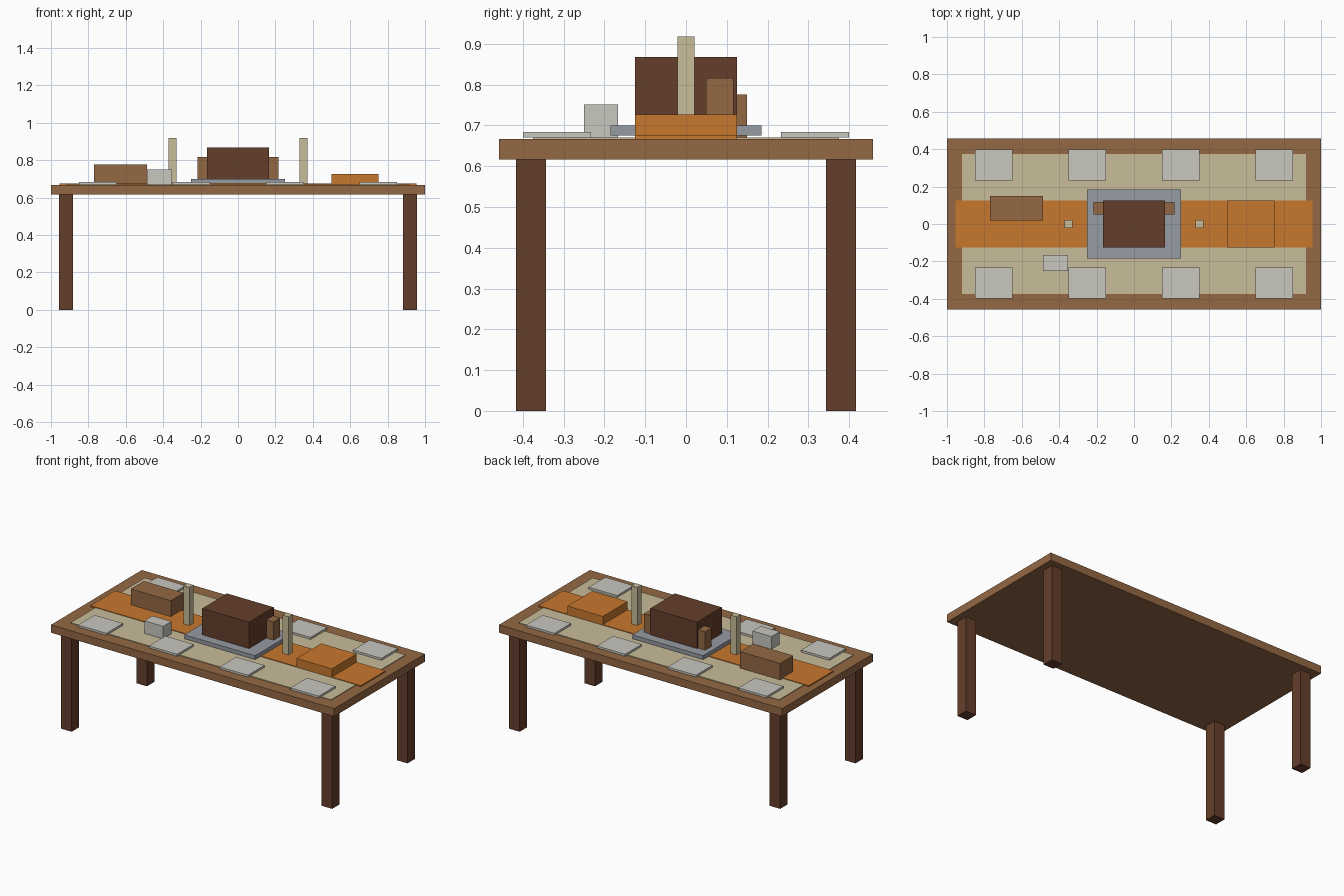
import bpy
import bmesh

old = bpy.data.objects.get("Cube")
if old:
    bpy.data.objects.remove(old, do_unlink=True)


def material(name, rgb):
    """Flat material from 8-bit display colour, stored as linear values."""
    linear = [((c / 255 + 0.055) / 1.055) ** 2.4 for c in rgb]
    mat = bpy.data.materials.new(name)
    mat.use_nodes = True
    mat.diffuse_color = (*linear, 1)
    mat.node_tree.nodes["Principled BSDF"].inputs["Base Color"].default_value = (*linear, 1)
    return mat


oak = material("oak brown", (148, 104, 68))
walnut = material("dark brown", (101, 62, 43))
orange = material("orange", (200, 120, 45))
cream = material("cream", (201, 188, 153))
china = material("china white", (200, 199, 191))
pewter = material("pewter grey", (150, 155, 163))


def box(name, x, y, z, mat):
    """Box from its (low, high) extents on each axis."""
    bm = bmesh.new()
    bmesh.ops.create_cube(bm, size=1)
    for v in bm.verts:
        v.co = [lo + (c + 0.5) * (hi - lo) for c, (lo, hi) in zip(v.co, (x, y, z))]
    mesh = bpy.data.meshes.new(name)
    bm.to_mesh(mesh)
    bm.free()
    mesh.materials.append(mat)
    obj = bpy.data.objects.new(name, mesh)
    bpy.context.collection.objects.link(obj)
    return obj


def span(centre, size):
    return (centre - size / 2, centre + size / 2)


TOP = 0.667      # table surface
CLOTH = 0.671    # cloth surface
RUNNER = 0.675   # runner surface

# Table
box("table_top", span(0, 2), span(0, 0.916), (0.617, TOP), oak)
for sx, side in ((-1, "right"), (1, "left")):
    for sy, end in ((-1, "front"), (1, "back")):
        box(f"{end}_{side}_leg", span(sx * 0.92, 0.074), span(sy * 0.38, 0.074),
            (0, 0.617), walnut)

# Linen
box("tablecloth", span(0, 1.84), span(0, 0.75), (TOP, CLOTH), cream)
box("table_runner", span(0, 1.91), span(0, 0.25), (TOP, RUNNER), orange)

# Place settings
for sy, end in ((-1, "front"), (1, "back")):
    for i in range(4):
        box(f"{end}_plate_{i + 1}", span(-0.75 + i * 0.5, 0.2),
            span(sy * 0.316, 0.167), (CLOTH, 0.684), china)

# Roast on its platter
box("platter", span(0, 0.5), span(0, 0.37), (RUNNER, 0.7), pewter)
box("roast_body", span(0, 0.33), span(0, 0.25), (0.7, 0.868), walnut)
for sx, side in ((-1, "right"), (1, "left")):
    box(f"{side}_drumstick", span(sx * 0.183, 0.067), span(0.083, 0.067),
        (0.7, 0.817), oak)
    box(f"{side}_candle", span(sx * 0.35, 0.042), span(0, 0.042),
        (RUNNER, 0.918), cream)

# Side dishes
box("bread_loaf", (-0.77, -0.487), (0.018, 0.15), (CLOTH, 0.776), oak)
box("sauce_boat", (-0.487, -0.353), (-0.25, -0.167), (CLOTH, 0.751), china)
box("pie", span(0.625, 0.25), span(0, 0.25), (RUNNER, 0.727), orange)
